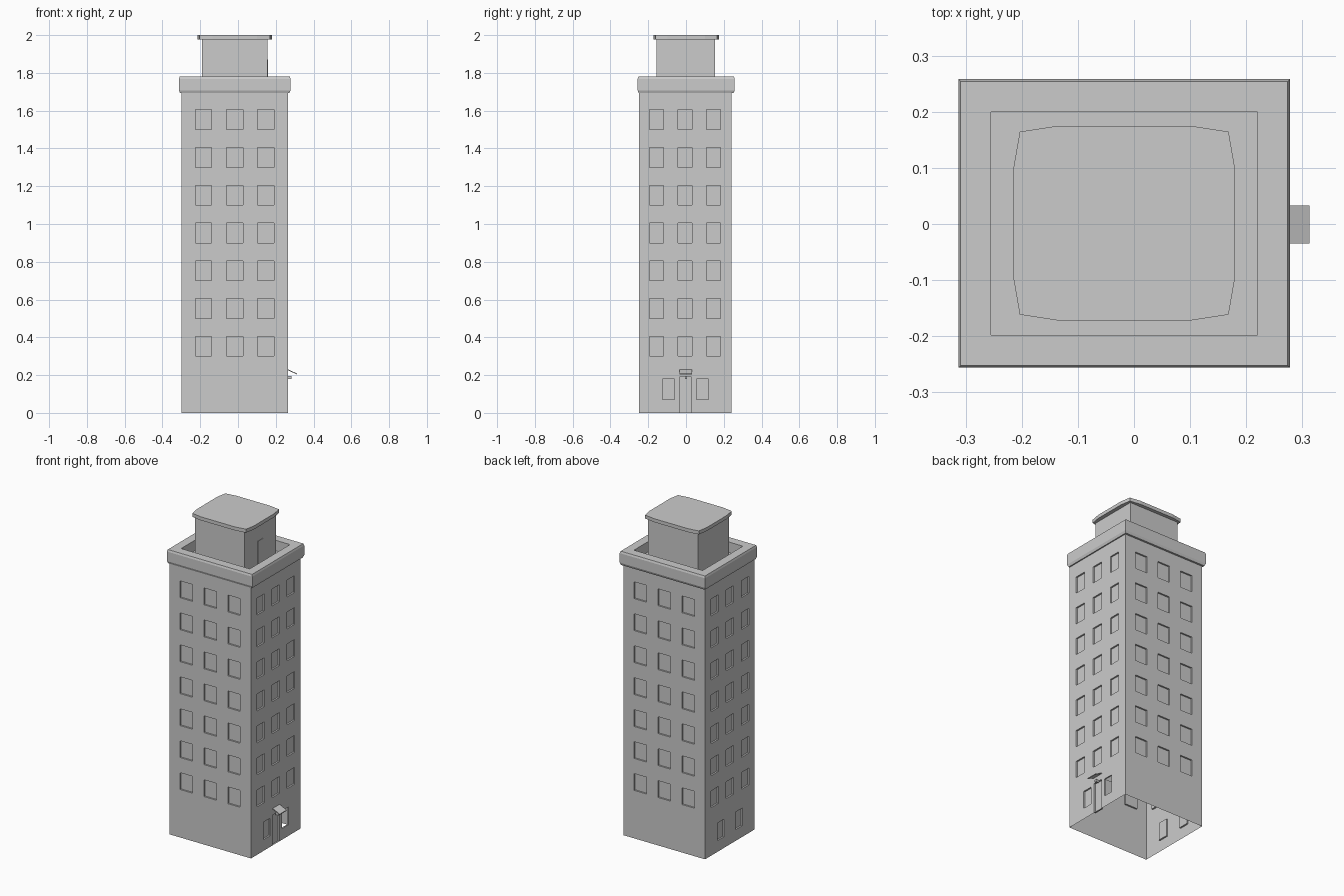
import bpy, bmesh
from mathutils import Vector

if "Cube" in bpy.data.objects:
    bpy.data.objects.remove(bpy.data.objects["Cube"])

X0, X1, Y0, Y1, H = -0.30, 0.265, -0.25, 0.24, 1.70
UP = Vector((0, 0, 1))


def finish(name, bm, recalc=True):
    bmesh.ops.remove_doubles(bm, verts=bm.verts, dist=1e-5)
    if recalc:
        bmesh.ops.recalc_face_normals(bm, faces=bm.faces)
    me = bpy.data.meshes.new(name)
    bm.to_mesh(me)
    bm.free()
    ob = bpy.data.objects.new(name, me)
    bpy.context.collection.objects.link(ob)
    return ob


def prism(name, outline, z0, z1):
    bm = bmesh.new()
    f = bm.faces.new([bm.verts.new((x, y, z0)) for x, y in outline])
    r = bmesh.ops.extrude_face_region(bm, geom=[f])
    for v in r["geom"]:
        if isinstance(v, bmesh.types.BMVert):
            v.co.z = z1
    return finish(name, bm)


def rect(x0, x1, y0, y1):
    return [(x0, y0), (x1, y0), (x1, y1), (x0, y1)]


def box(name, x0, x1, y0, y1, z0, z1):
    return prism(name, rect(x0, x1, y0, y1), z0, z1)


def wall(bm, origin, u, width, openings):
    """Flat wall with recessed openings (u0, u1, z0, z1, depth, has_back)."""
    n = u.cross(UP)

    def P(a, z, d=0.0):
        return origin + u * a + UP * z - n * d

    def quad(*pts):
        bm.faces.new([bm.verts.new(p) for p in pts])

    us = sorted({0, width} | {o[i] for o in openings for i in (0, 1)})
    zs = sorted({0, H} | {o[i] for o in openings for i in (2, 3)})
    for a, b in zip(us, us[1:]):
        for c, d in zip(zs, zs[1:]):
            mu, mz = (a + b) / 2, (c + d) / 2
            if not any(o[0] < mu < o[1] and o[2] < mz < o[3] for o in openings):
                quad(P(a, c), P(b, c), P(b, d), P(a, d))
    for a, b, c, d, t, back in openings:
        ring = [(a, c), (b, c), (b, d), (a, d)]
        for (p, q), (r, s) in zip(ring, ring[1:] + ring[:1]):
            quad(P(p, q), P(r, s), P(r, s, t), P(p, q, t))
        if back:
            quad(*[P(p, q, t) for p, q in ring])


def windows(width, step, half):
    return [(round(width / 2 + i * step - half, 4), round(width / 2 + i * step + half, 4),
             round(0.30 + 0.2 * r, 3), round(0.405 + 0.2 * r, 3), 0.01, True)
            for i in (-1, 0, 1) for r in range(7)]


# Tower walls: hollow shell, open underneath
W, D = X1 - X0, Y1 - Y0
long_win = windows(W, 0.165, 0.043)
side_win = windows(D, 0.15, 0.037)
c = D / 2
right_ground = [(c - 0.12, c - 0.055, 0.07, 0.18, 0.01, True),
                (c + 0.06, c + 0.125, 0.07, 0.18, 0.008, False),
                (c - 0.03, c + 0.035, 0.0, 0.19, 0.01, True)]
left_ground = [(c + s * 0.09 - 0.033, c + s * 0.09 + 0.033, 0.07, 0.18, 0.01, True)
               for s in (-1, 1)]
bm = bmesh.new()
wall(bm, Vector((X0, Y0, 0)), Vector((1, 0, 0)), W, long_win)
wall(bm, Vector((X1, Y0, 0)), Vector((0, 1, 0)), D, side_win + right_ground)
wall(bm, Vector((X1, Y1, 0)), Vector((-1, 0, 0)), W, long_win)
wall(bm, Vector((X0, Y1, 0)), Vector((0, -1, 0)), D, side_win + left_ground)
finish("tower_walls", bm, False)

# Roof deck inside the parapet
box("roof_deck", -0.27, 0.235, -0.22, 0.225, 1.695, 1.715)

# Parapet: softened profile swept around the rectangle
ox0, ox1, oy0, oy1 = -0.313, 0.278, -0.256, 0.258
profile = [(0.0, 1.708), (0.0, 1.768), (0.004, 1.78), (0.058, 1.78),
           (0.058, 1.705), (0.04, 1.693), (0.006, 1.693)]
bm = bmesh.new()
rings = [[bm.verts.new((x, y, z)) for x, y in
          rect(ox0 + i, ox1 - i, oy0 + i, oy1 - i)] for i, z in profile]
for a, b in zip(rings, rings[1:] + rings[:1]):
    for k in range(4):
        j = (k + 1) % 4
        bm.faces.new((a[k], a[j], b[j], b[k]))
finish("parapet", bm)

# Rooftop machine room, its door and its curved-edge cap
box("roof_room", -0.19, 0.155, -0.155, 0.153, 1.71, 1.985)
box("roof_room_door", 0.15, 0.158, -0.03, 0.03, 1.71, 1.87)
cx, cy = -0.0175, 0.0015
quarter = [(0.197, 0.10), (0.186, 0.163), (0.118, 0.1735)]
outline = (quarter + [(-x, y) for x, y in reversed(quarter)]
           + [(-x, -y) for x, y in quarter] + [(x, -y) for x, y in reversed(quarter)])
prism("roof_room_cap", [(cx + x, cy + y) for x, y in outline], 1.978, 2.0)

# Sloped entrance canopy with a small lamp under it
bm = bmesh.new()
side = [(0.262, 0.227), (0.313, 0.203), (0.313, 0.208), (0.262, 0.232)]
a, b = [[bm.verts.new((x, y, z)) for x, z in side] for y in (-0.035, 0.033)]
bm.faces.new(a)
bm.faces.new(b)
for k in range(4):
    j = (k + 1) % 4
    bm.faces.new((a[k], a[j], b[j], b[k]))
finish("entrance_canopy", bm)
box("entrance_lamp", 0.264, 0.284, -0.006, 0.006, 0.18, 0.195)
